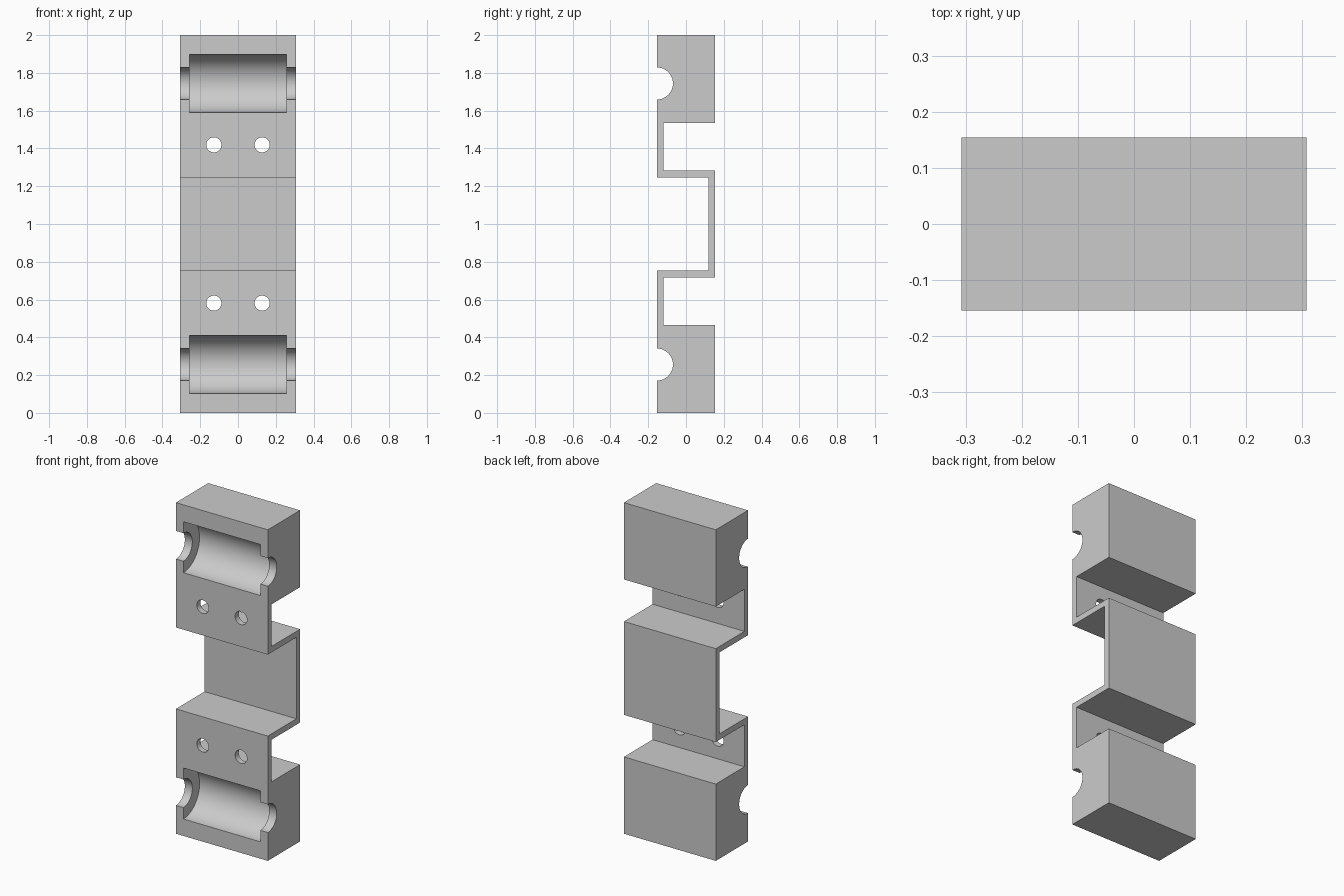
import bpy
import bmesh
import math

cube = bpy.data.objects.get("Cube")
if cube:
    bpy.data.objects.remove(cube, do_unlink=True)

HALF_W, HALF_D, WALL = 0.307, 0.154, 0.035
MID_Z = 1.0

grey = bpy.data.materials.new("plain grey")
grey.use_nodes = True
colour = (0.6, 0.6, 0.6, 1)
grey.diffuse_color = colour
grey.node_tree.nodes["Principled BSDF"].inputs["Base Color"].default_value = colour


def extrude_profile(name, points):
    """Extrude a closed (y, z) outline across the full width."""
    bm = bmesh.new()
    face = bm.faces.new([bm.verts.new((-HALF_W, y, z)) for y, z in points])
    new = bmesh.ops.extrude_face_region(bm, geom=[face])["geom"]
    verts = [g for g in new if isinstance(g, bmesh.types.BMVert)]
    bmesh.ops.translate(bm, verts=verts, vec=(2 * HALF_W, 0, 0))
    bmesh.ops.recalc_face_normals(bm, faces=bm.faces)
    mesh = bpy.data.meshes.new(name)
    bm.to_mesh(mesh)
    bm.free()
    obj = bpy.data.objects.new(name, mesh)
    bpy.context.collection.objects.link(obj)
    mesh.materials.append(grey)
    return obj


def cut_cylinder(target, name, radius, length, location, rotation, sides=64):
    """Subtract a cylinder from the target and remove the cutter."""
    bpy.ops.mesh.primitive_cylinder_add(vertices=sides, radius=radius, depth=length,
                                        location=location, rotation=rotation)
    cutter = bpy.context.object
    cutter.name = name
    cutter.hide_render = True
    cutter.data.materials.append(grey)
    bpy.ops.object.select_all(action="DESELECT")
    bpy.context.view_layer.objects.active = target
    target.select_set(True)
    mod = target.modifiers.new(name, "BOOLEAN")
    mod.operation = "DIFFERENCE"
    mod.solver = "EXACT"
    mod.object = cutter
    bpy.ops.object.modifier_apply(modifier=mod.name)
    bpy.data.objects.remove(cutter, do_unlink=True)


# Stepped bracket outline: lower half, then its mirror image
front, back = -HALF_D, HALF_D
block_top, step_low, step_high = 0.464, 0.718, 0.754
lower_back = [(back, 0), (back, block_top), (front + WALL, block_top),
              (front + WALL, step_low), (back, step_low)]
lower_front = [(back - WALL, step_high), (front, step_high), (front, 0)]


def mirrored(points):
    return [(y, 2 * MID_Z - z) for y, z in reversed(points)]


bracket = extrude_profile("stepped_bracket", lower_back + mirrored(lower_back)
                          + mirrored(lower_front) + lower_front)

# Roller pockets, shaft notches and screw holes at both ends
across, through = (0, math.pi / 2, 0), (math.pi / 2, 0, 0)
for side in (-1, 1):
    roller_z = MID_Z + side * 0.744
    cut_cylinder(bracket, "roller_pocket", 0.154, 0.514, (0, front, roller_z), across)
    cut_cylinder(bracket, "shaft_notch", 0.085, 1, (0, front, roller_z), across)
    for x in (-0.128, 0.128):
        cut_cylinder(bracket, "screw_hole", 0.04, 0.1,
                     (x, front, MID_Z + side * 0.419), through, 32)

# Smooth the round cuts, keep the corners sharp
bpy.ops.object.select_all(action="DESELECT")
bracket.select_set(True)
bpy.context.view_layer.objects.active = bracket
bpy.ops.object.shade_smooth_by_angle(angle=math.radians(30))
